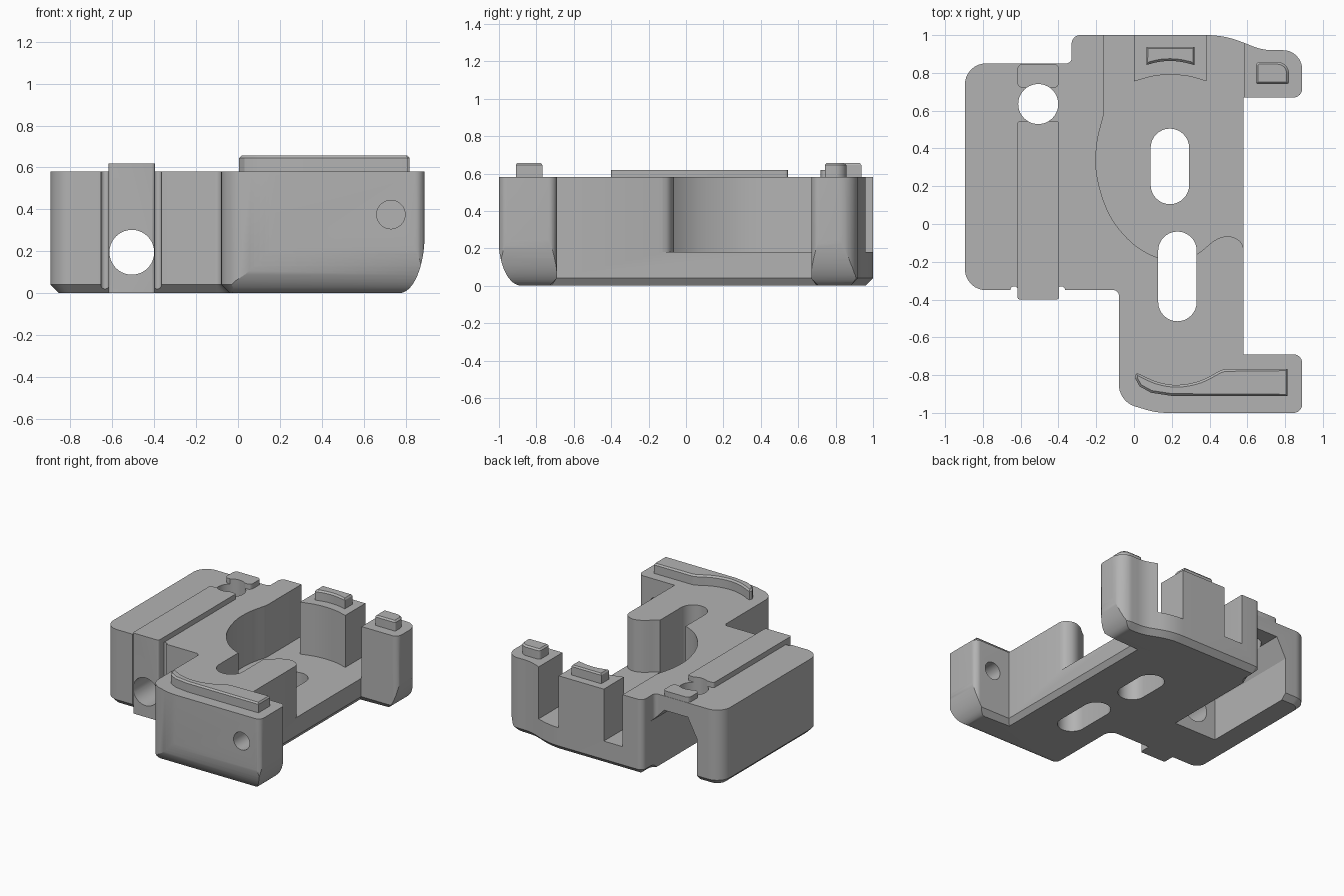
import bpy, bmesh, math
from mathutils import Vector

if "Cube" in bpy.data.objects:
    bpy.data.objects.remove(bpy.data.objects["Cube"], do_unlink=True)

grey = bpy.data.materials.new("plain_grey")
grey.use_nodes = True
colour = (0.45, 0.45, 0.45, 1)
grey.diffuse_color = colour
grey.node_tree.nodes["Principled BSDF"].inputs["Base Color"].default_value = colour

TOP, FLOOR, CHAMFER = 0.58, 0.18, 0.04


def fillet(corners, steps=8):
    """Polygon from (x, y, radius) corners with rounded vertices."""
    out = []
    for i, (x, y, r) in enumerate(corners):
        p = Vector((x, y))
        if r == 0:
            out.append(p)
            continue
        a = (Vector(corners[i - 1][:2]) - p).normalized()
        b = (Vector(corners[(i + 1) % len(corners)][:2]) - p).normalized()
        half = a.angle(b) / 2
        centre = p + (a + b).normalized() * r / math.sin(half)
        start = p + a * r / math.tan(half) - centre
        end = p + b * r / math.tan(half) - centre
        for k in range(steps + 1):
            d = start.lerp(end, k / steps).normalized()
            out.append(centre + d * r)
    return out


def spline(pts, steps=6):
    """Smooth open curve through a few points."""
    p = [Vector(q) for q in pts]
    p = [2 * p[0] - p[1]] + p + [2 * p[-1] - p[-2]]
    out = []
    for i in range(1, len(p) - 2):
        for k in range(steps):
            t = k / steps
            m0, m1 = (p[i + 1] - p[i - 1]) / 2, (p[i + 2] - p[i]) / 2
            out.append(p[i] * (2*t**3 - 3*t*t + 1) + m0 * (t**3 - 2*t*t + t)
                       + p[i + 1] * (3*t*t - 2*t**3) + m1 * (t**3 - t*t))
    return out + [p[-2]]


def arc(cx, cy, rx, ry, a0, a1, steps=16):
    angles = [math.radians(a0 + (a1 - a0) * k / steps) for k in range(steps + 1)]
    return [(cx + rx * math.cos(a), cy + ry * math.sin(a)) for a in angles]


def circle(cx, cy, r):
    return arc(cx, cy, r, r, 0, 360, 40)[:-1]


def slot(x, y0, y1, r):
    return arc(x, y1 - r, r, r, 0, 180) + arc(x, y0 + r, r, r, 180, 360)


def rect(x0, x1, y0, y1, r=0):
    return fillet([(x0, y0, r), (x1, y0, r), (x1, y1, r), (x0, y1, r)], 4)


def prism(name, pts, lo, hi, axis="z", bottom=0, top=0):
    """Extrude a profile along an axis, with optional chamfered ends."""
    place = {"z": lambda a, b, h: (a, b, h), "y": lambda a, b, h: (a, h, b),
             "x": lambda a, b, h: (h, a, b)}[axis]
    bm = bmesh.new()
    rings = [[bm.verts.new(place(p[0], p[1], h)) for p in pts]
             for h in (lo + bottom, hi - top)]
    caps = [bm.faces.new(r) for r in rings]
    n = len(pts)
    for i in range(n):
        j = (i + 1) % n
        bm.faces.new((rings[0][i], rings[0][j], rings[1][j], rings[1][i]))
    bmesh.ops.recalc_face_normals(bm, faces=bm.faces)
    for cap, size in zip(caps, (bottom, top)):
        if size:
            bmesh.ops.inset_individual(bm, faces=[cap], thickness=size, depth=size)
    mesh = bpy.data.meshes.new(name)
    bm.to_mesh(mesh)
    bm.free()
    mesh.materials.append(grey)
    obj = bpy.data.objects.new(name, mesh)
    bpy.context.collection.objects.link(obj)
    return obj


def combine(obj, other, operation):
    """Apply a boolean and discard the helper."""
    other.hide_render = True
    mod = obj.modifiers.new("shape", "BOOLEAN")
    mod.operation, mod.object, mod.solver = operation, other, "EXACT"
    bpy.context.view_layer.objects.active = obj
    bpy.ops.object.modifier_apply(modifier=mod.name)
    bpy.data.objects.remove(other, do_unlink=True)


# Body: plan outline with a chamfered underside
outline = fillet([
    (0.58, -0.69, 0), (0.89, -0.69, 0.045), (0.89, -1, 0.045), (0.12, -1, 0.4),
    (-0.08, -0.94, 0.12), (-0.08, -0.35, 0.03), (-0.895, -0.35, 0.11),
    (-0.895, 0.85, 0.11), (-0.33, 0.85, 0.03), (-0.33, 1, 0.045),
    (0.48, 1, 0.5), (0.68, 0.92, 0.3), (0.89, 0.92, 0.1), (0.89, 0.67, 0.045),
    (0.58, 0.67, 0)])
body = prism("body", outline, 0, TOP, bottom=CHAMFER)

# Rounded lower ends of the front foot and the corner post
end_round = [(-1.5, -0.5), (0.77, -0.5)] + arc(0.77, 0.28, 0.121, 0.28, -90, 0) + [(0.891, 1), (-1.5, 1)]
combine(body, prism("end_round", end_round, -2, 2, "y"), "INTERSECT")
front_round = [(1.5, 1), (-1.001, 1)] + arc(-0.88, 0.24, 0.121, 0.24, 180, 270) + [(-0.88, -0.5), (1.5, -0.5)]
combine(body, prism("front_round", front_round, -2, 2, "x"), "INTERSECT")

# Small relief grooves beside the raised rail, then the rail itself
for x in (-0.635, -0.385):
    combine(body, prism("groove", circle(x, -0.35, 0.02), -1, 1), "DIFFERENCE")
combine(body, prism("rail", rect(-0.618, -0.396, -0.4, 0.545, 0.015), 0, 0.62), "UNION")
combine(body, prism("rail_end", rect(-0.618, -0.396, 0.72, 0.848, 0.03), 0.5, 0.62), "UNION")

# Recess with an open side, leaving a centre post at the back
edge = spline([(-0.16, 0.58), (-0.197, 0.42), (-0.195, 0.25), (-0.13, 0.05),
               (-0.01, -0.1), (0.13, -0.18), (0.25, -0.195), (0.34, -0.155),
               (0.43, -0.085), (0.5, -0.065), (0.56, -0.09), (0.585, -0.14)])
post_front = spline([(0.385, 0.755), (0.29, 0.782), (0.19, 0.79), (0.1, 0.782), (0, 0.755)])
recess = ([(-0.16, 1.1)] + edge + [(0.65, -0.14), (0.65, 0.668), (0.583, 0.668),
          (0.583, 1.1), (0.385, 1.1)] + post_front + [(0, 1.1)])
combine(body, prism("recess", recess, FLOOR, 1), "DIFFERENCE")

# Long slots through the plate
for x, y0, y1 in ((0.19, 0.105, 0.505), (0.23, -0.515, -0.04)):
    combine(body, prism("slot", slot(x, y0, y1, 0.102), -1, 1), "DIFFERENCE")

# Channel open to the back and underside of the side block
channel = [(-0.69, -0.1), (-0.69, 0.32), (-0.61, 0.47), (-0.41, 0.47), (-0.325, 0.38), (-0.325, -0.1)]
combine(body, prism("channel", channel, 0.07, 0.9, "y"), "DIFFERENCE")

# Round holes: vertical, through the rail, and through the foot
combine(body, prism("vertical_hole", circle(-0.507, 0.635, 0.106), 0.2, 1), "DIFFERENCE")
combine(body, prism("rail_hole", circle(-0.507, 0.195, 0.107), -0.6, 0.2, "y"), "DIFFERENCE")
combine(body, prism("foot_hole", circle(0.73, 0.375, 0.068), -1.2, -0.6, "y"), "DIFFERENCE")

# Raised pads on the foot and posts
foot_pad_shape = spline([(0.005, -0.815), (0.01, -0.795), (0.03, -0.795), (0.12, -0.835), (0.23, -0.852),
                         (0.35, -0.83), (0.46, -0.775), (0.5, -0.768)], 4)
foot_pad_shape += [(0.812, -0.768), (0.812, -0.91), (0.2, -0.91), (0.09, -0.893), (0.03, -0.86)]
centre_pad_shape = [(0.32, 0.937), (0.065, 0.937)] + spline(
    [(0.065, 0.842), (0.13, 0.858), (0.19, 0.863), (0.25, 0.858), (0.32, 0.842)], 4)
corner_pad_shape = fillet([(0.645, 0.742, 0.01), (0.82, 0.742, 0.01), (0.82, 0.858, 0.06), (0.645, 0.858, 0.02)])
parts = [body]
for name, shape in (("foot_pad", foot_pad_shape), ("centre_post_pad", centre_pad_shape),
                    ("corner_post_pad", corner_pad_shape)):
    parts.append(prism(name, shape, TOP - 0.01, 0.657, top=0.012))

# Smooth curved walls, keep corners crisp
bpy.ops.object.select_all(action="DESELECT")
for obj in parts:
    obj.select_set(True)
bpy.context.view_layer.objects.active = body
bpy.ops.object.shade_smooth_by_angle(angle=math.radians(25))
